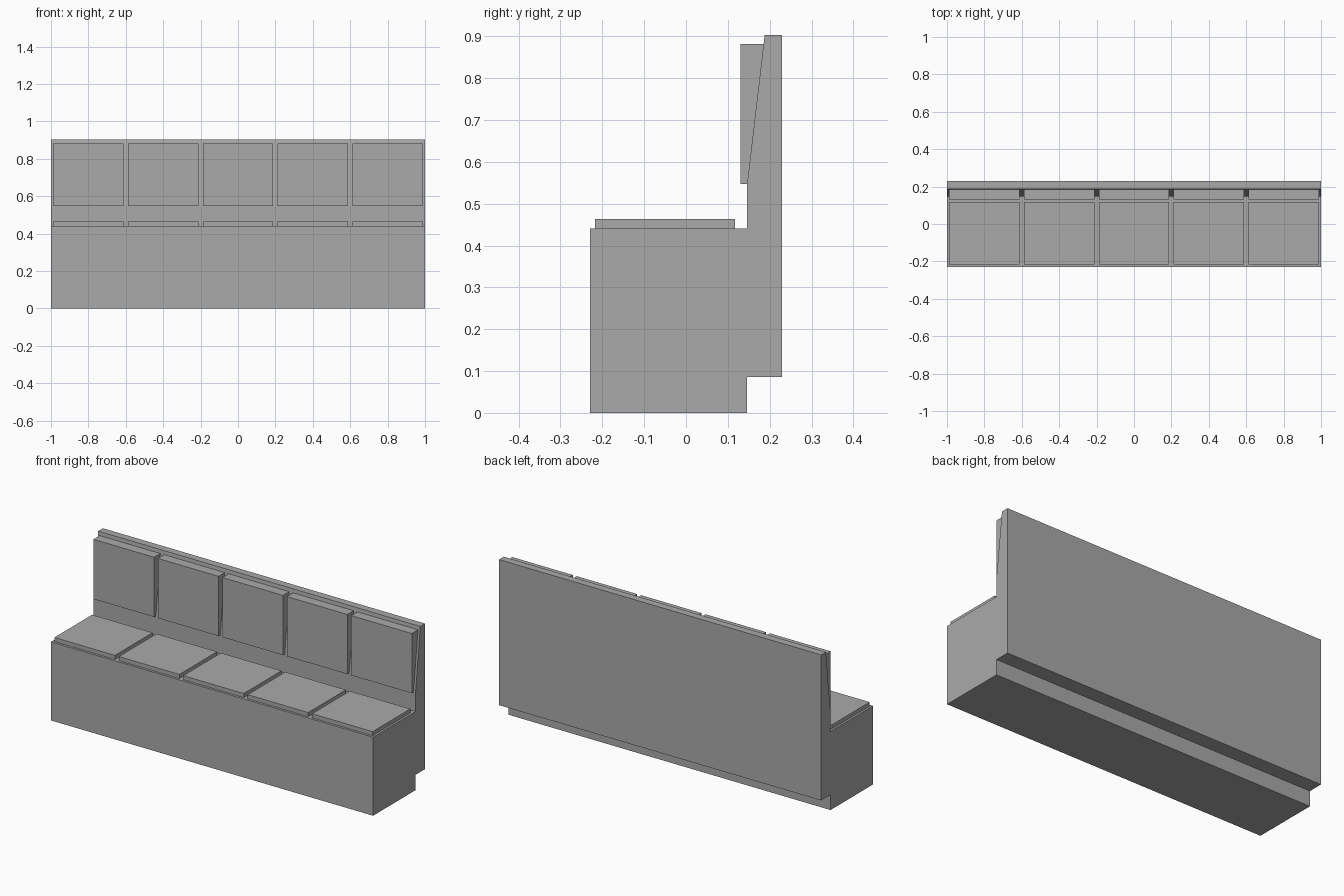
import bpy
import bmesh

cube = bpy.data.objects.get("Cube")
if cube:
    bpy.data.objects.remove(cube, do_unlink=True)

# Single flat grey for the whole bench
grey = bpy.data.materials.new("plain_grey")
grey.use_nodes = True
colour = (0.4, 0.4, 0.4, 1)
grey.diffuse_color = colour
grey.node_tree.nodes["Principled BSDF"].inputs["Base Color"].default_value = colour


def extrude_profile(name, profile, x0, x1):
    """Extrude a (y, z) side profile from x0 to x1."""
    bm = bmesh.new()
    face = bm.faces.new([bm.verts.new((x0, y, z)) for y, z in profile])
    result = bmesh.ops.extrude_face_region(bm, geom=[face])
    moved = [v for v in result["geom"] if isinstance(v, bmesh.types.BMVert)]
    bmesh.ops.translate(bm, verts=moved, vec=(x1 - x0, 0, 0))
    bmesh.ops.recalc_face_normals(bm, faces=bm.faces)
    mesh = bpy.data.meshes.new(name)
    bm.to_mesh(mesh)
    bm.free()
    mesh.materials.append(grey)
    obj = bpy.data.objects.new(name, mesh)
    bpy.context.collection.objects.link(obj)
    return obj


# Bench body: plinth, seat box and sloping backrest in one profile
front, spine, rear = -0.23, 0.146, 0.23
seat_z, slope_z, top_z = 0.441, 0.547, 0.903
extrude_profile("bench_body", [
    (front, 0), (spine, 0), (spine, 0.086), (rear, 0.086), (rear, top_z),
    (0.188, top_z), (spine, slope_z), (spine, seat_z), (front, seat_z),
], -1, 1)

# Five seat pads and five wedge-shaped back pads
count, pad_width = 5, 0.376
pitch = 2 / count
seat_pad = [(-0.217, seat_z), (0.117, seat_z), (0.117, 0.464), (-0.217, 0.464)]
back_pad = [(0.13, slope_z), (spine, slope_z), (0.1855, 0.882), (0.13, 0.882)]
for i in range(count):
    centre = -1 + pitch * (i + 0.5)
    x0, x1 = centre - pad_width / 2, centre + pad_width / 2
    extrude_profile(f"seat_pad_{i + 1}", seat_pad, x0, x1)
    extrude_profile(f"back_pad_{i + 1}", back_pad, x0, x1)
